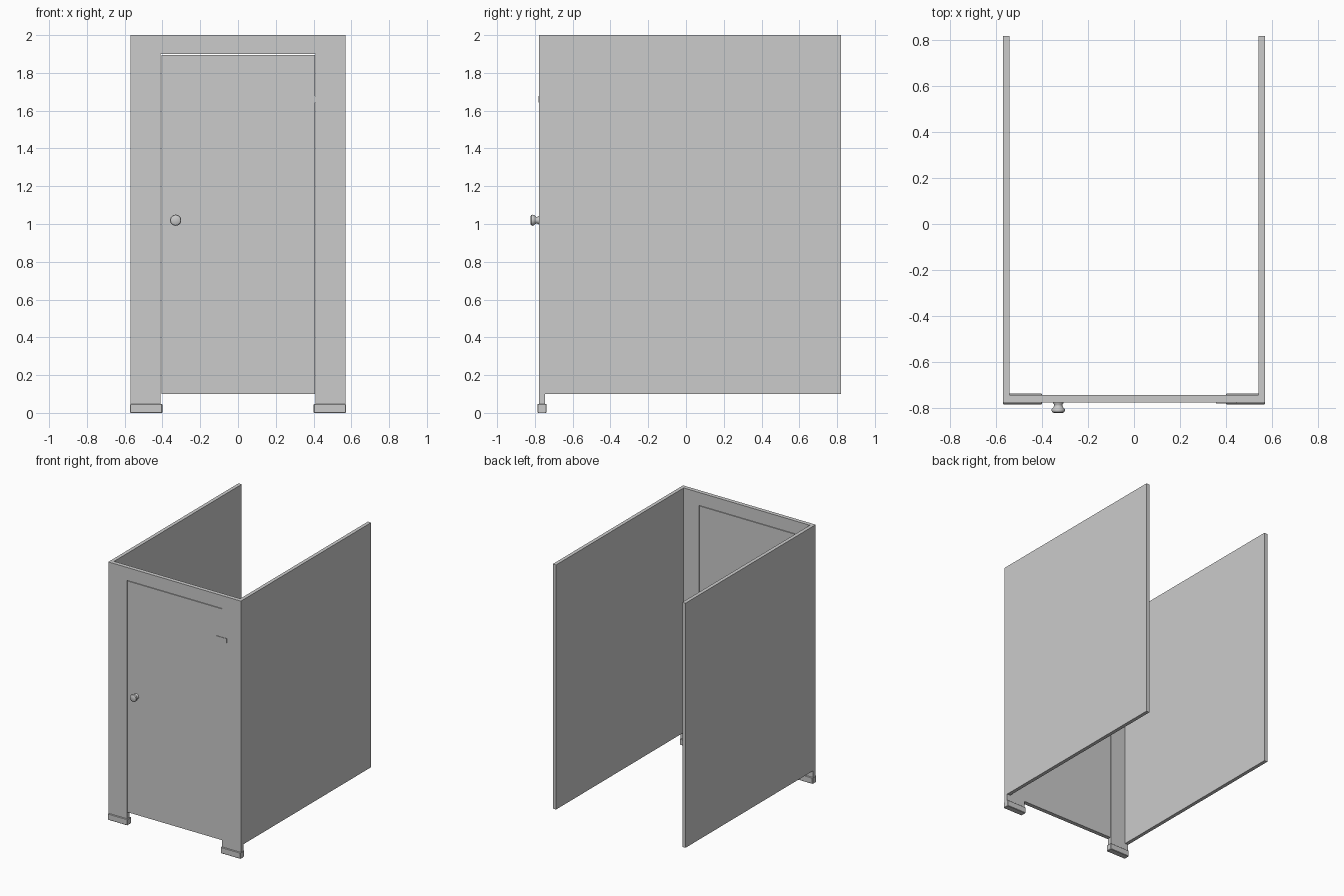
import bpy, bmesh, math
from mathutils import Matrix

if "Cube" in bpy.data.objects:
    bpy.data.objects.remove(bpy.data.objects["Cube"])

FRONT, INNER, BACK = -0.778, -0.746, 0.82   # y of front face, its inner face, wall end
HALF_W, DOOR_X = 0.57, 0.409


def finish(bm, name):
    bmesh.ops.recalc_face_normals(bm, faces=bm.faces)
    mesh = bpy.data.meshes.new(name)
    bm.to_mesh(mesh)
    bm.free()
    obj = bpy.data.objects.new(name, mesh)
    bpy.context.collection.objects.link(obj)
    return obj


def box(name, x, y, z, bevel=0):
    bm = bmesh.new()
    size = [b - a for a, b in (x, y, z)]
    mid = [(a + b) / 2 for a, b in (x, y, z)]
    bmesh.ops.create_cube(bm, size=1, matrix=Matrix.Translation(mid) @ Matrix.Diagonal((*size, 1)))
    obj = finish(bm, name)
    if bevel:
        mod = obj.modifiers.new("bevel", 'BEVEL')
        mod.width, mod.segments = bevel, 1
    return obj


# Front frame: two posts joined by a header, one extruded outline
outline = [(-HALF_W, 0), (-DOOR_X, 0), (-DOOR_X, 1.9), (DOOR_X, 1.9),
           (DOOR_X, 0), (HALF_W, 0), (HALF_W, 2), (-HALF_W, 2)]
bm = bmesh.new()
face = bm.faces.new([bm.verts.new((x, FRONT, z)) for x, z in outline])
ext = bmesh.ops.extrude_face_region(bm, geom=[face])
bmesh.ops.translate(bm, vec=(0, INNER - FRONT, 0),
                    verts=[g for g in ext["geom"] if isinstance(g, bmesh.types.BMVert)])
finish(bm, "front_frame")

# Door with a narrow gap all round
box("door", (-DOOR_X + 0.005, DOOR_X - 0.002), (FRONT, INNER), (0.1, 1.896))

# Side panels and post shoes
for side, s in (("left", -1), ("right", 1)):
    def span(a, b):
        return tuple(sorted((s * a, s * b)))
    box(side + "_side_panel", span(0.542, HALF_W), (INNER, BACK), (0.1, 2))
    box(side + "_post_shoe", span(0.401, HALF_W + 0.001), (-0.786, -0.738), (0, 0.048), 0.003)

# Hinge plate near the top of the door, across the gap
box("hinge_plate", (0.357, 0.449), (FRONT - 0.004, FRONT + 0.002), (1.642, 1.677))

# Door knob: lathed profile (radius, distance out from the door)
profile = [(0.022, -0.002), (0.022, 0.003), (0.018, 0.008), (0.018, 0.016), (0.022, 0.021),
           (0.028, 0.027), (0.0295, 0.034), (0.027, 0.041), (0.02, 0.045), (0, 0.046)]
bm = bmesh.new()
pts = [bm.verts.new((r, -d, 0)) for r, d in profile]
edges = [bm.edges.new(p) for p in zip(pts, pts[1:])]
bmesh.ops.spin(bm, geom=pts + edges, cent=(0, 0, 0), axis=(0, 1, 0), angle=math.tau, steps=24)
bmesh.ops.remove_doubles(bm, verts=bm.verts, dist=0.0001)
knob = finish(bm, "door_knob")
knob.location = (-0.33, FRONT, 1.02)
bpy.context.view_layer.objects.active = knob
knob.select_set(True)
bpy.ops.object.shade_smooth_by_angle(angle=math.radians(40))
